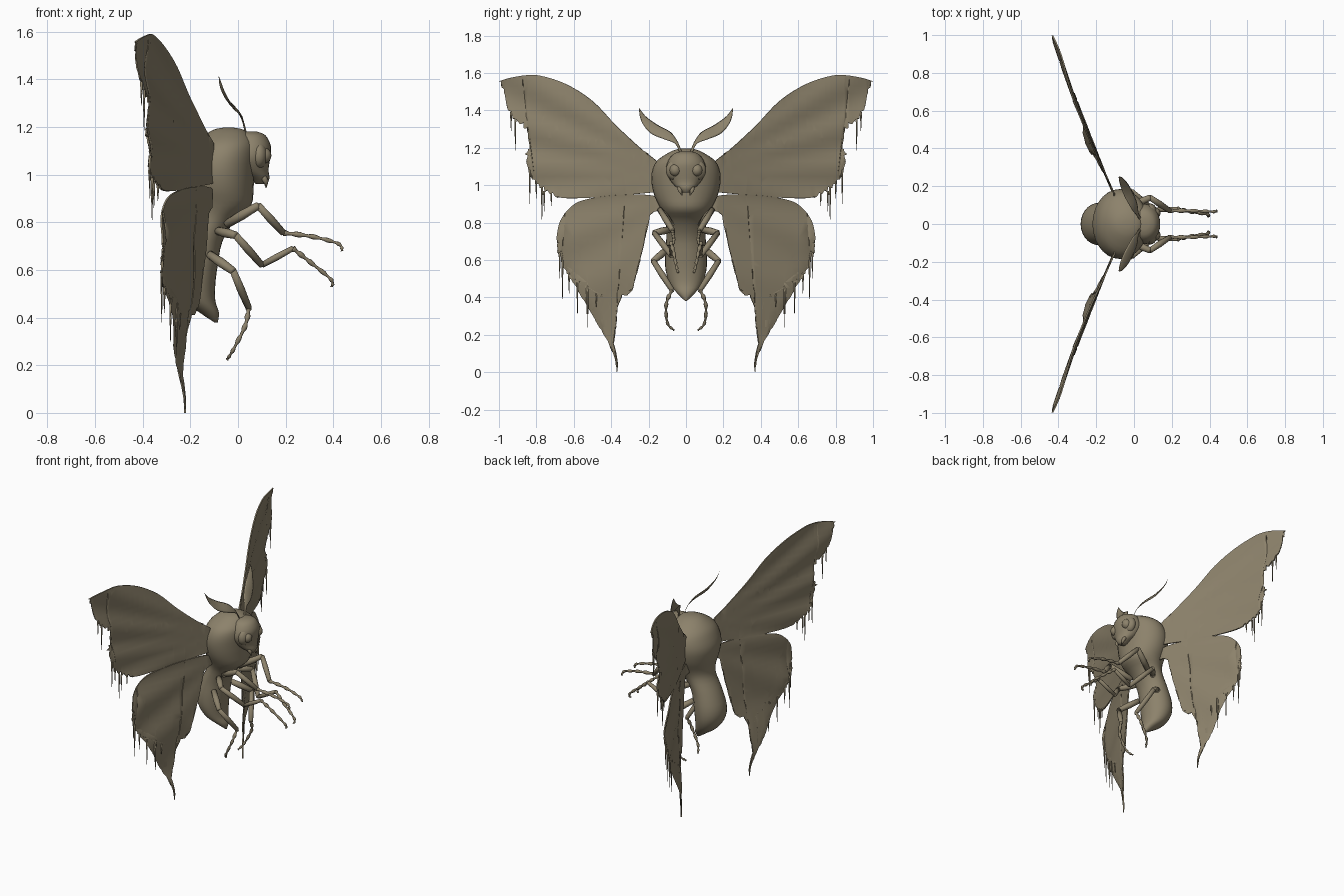
import bpy, bmesh, math, random
from mathutils import Vector

if "Cube" in bpy.data.objects:
    bpy.data.objects.remove(bpy.data.objects["Cube"])

random.seed(4)
brown = bpy.data.materials.new("dusty brown")
brown.diffuse_color = (0.265, 0.224, 0.148, 1)
brown.use_nodes = True
brown.node_tree.nodes["Principled BSDF"].inputs["Base Color"].default_value = brown.diffuse_color


def finish(name, bm, mirror=True, sheet=False):
    bmesh.ops.recalc_face_normals(bm, faces=bm.faces)
    me = bpy.data.meshes.new(name)
    bm.to_mesh(me)
    bm.free()
    me.materials.append(brown)
    for p in me.polygons:
        p.use_smooth = True
    ob = bpy.data.objects.new(name, me)
    bpy.context.collection.objects.link(ob)
    if sheet:
        so = ob.modifiers.new("thickness", 'SOLIDIFY')
        so.thickness, so.offset = 0.008, 0
        ob.modifiers.new("crisp rim", 'EDGE_SPLIT').split_angle = math.radians(40)
    if mirror:
        mi = ob.modifiers.new("other side", 'MIRROR')
        mi.use_axis = (False, True, False)
        mi.use_mirror_merge = False
    return ob


def spline(pts, n=4):
    """Catmull-Rom curve through points of any dimension."""
    out = []
    for i in range(len(pts) - 1):
        p0, p1, p2, p3 = (Vector(pts[max(0, min(len(pts) - 1, i + k))]) for k in (-1, 0, 1, 2))
        for j in range(n):
            t = j / n
            out.append(0.5 * (2 * p1 + (p2 - p0) * t + (2 * p0 - 5 * p1 + 4 * p2 - p3) * t * t
                              + (3 * p1 - p0 - 3 * p2 + p3) * t ** 3))
    return out + [Vector(pts[-1])]


def loft(bm, rings, n):
    """Skin a list of ellipses given as (centre, half axis, half axis)."""
    loops = [[bm.verts.new(c + u * math.cos(2 * math.pi * k / n) + v * math.sin(2 * math.pi * k / n))
              for k in range(n)] for c, u, v in rings]
    for a, b in zip(loops, loops[1:]):
        for k in range(n):
            bm.faces.new((a[k], a[(k + 1) % n], b[(k + 1) % n], b[k]))
    bm.faces.new(loops[0][::-1])
    bm.faces.new(loops[-1])


def tube(bm, pts, radii, n=10, side=Vector((0, 1, 0)), flat=1.0):
    rings = []
    for i, p in enumerate(pts):
        t = (pts[min(i + 1, len(pts) - 1)] - pts[max(i - 1, 0)]).normalized()
        u = (side - t * side.dot(t)).normalized()
        rings.append((p, u * radii[i], t.cross(u) * radii[i] * flat))
    loft(bm, rings, n)


def stack(name, rows, n=28):
    """Horizontal ellipses: z, back x, front x, half width."""
    bm = bmesh.new()
    rings = []
    for z, xb, xf, ry in spline(rows, 3):
        rings.append((Vector(((xb + xf) / 2, 0, z)), Vector((max(0.002, (xf - xb) / 2), 0, 0)),
                      Vector((0, max(0.002, ry), 0))))
    loft(bm, rings, n)
    return finish(name, bm, mirror=False)


# thorax and abdomen
stack("body", [(1.197, -.06, -.02, .02), (1.185, -.11, .03, .07), (1.14, -.17, .07, .145),
               (1.09, -.2, .075, .178), (1.02, -.22, .07, .185), (.94, -.21, .065, .168),
               (.87, -.195, .055, .135), (.81, -.2, -.01, .11), (.72, -.245, -.065, .105),
               (.62, -.28, -.085, .112), (.54, -.275, -.095, .108), (.47, -.23, -.095, .085),
               (.42, -.16, -.08, .045), (.38, -.1, -.085, .004)])

# head tapering to a snout
stack("head", [(1.18, .02, .08, .03), (1.165, -.01, .115, .07), (1.12, -.03, .138, .1),
               (1.07, -.03, .135, .106), (1.02, 0, .128, .08), (.985, .05, .132, .048),
               (.96, .075, .12, .02)], 24)


def ball(name, loc, scale):
    bm = bmesh.new()
    bmesh.ops.create_uvsphere(bm, u_segments=20, v_segments=12, radius=1)
    for v in bm.verts:
        v.co = Vector(loc) + Vector(a * b for a, b in zip(v.co, scale))
    finish(name, bm)


ball("eye_sockets", (.088, .058, 1.08), (.035, .05, .055))
ball("eyes", (.106, .057, 1.08), (.034, .032, .034))

# mandibles
bm = bmesh.new()
tube(bm, [Vector(p) for p in ((.1, .035, 1.0), (.118, .032, .97), (.118, .02, .945))], [.015, .011, .002], 8)
finish("mandibles", bm)

# legs: joints of thigh and shin, then a beaded foot
legs = {"front_legs": [(-.05, .08, .79), (.085, .14, .87), (.19, .07, .755), (.31, .07, .74), (.42, .065, .71), (.437, .07, .68)],
        "middle_legs": [(-.09, .08, .765), (-.01, .17, .745), (.1, .075, .62), (.23, .08, .69), (.3, .065, .635), (.39, .05, .56), (.393, .04, .53)],
        "hind_legs": [(-.12, .09, .665), (-.02, .175, .595), (.045, .075, .44), (.03, .105, .365), (-.02, .1, .265), (-.045, .065, .225)]}
for name, joints in legs.items():
    P = [Vector(p) for p in joints]
    split = 3 if name == "middle_legs" else 2
    bm = bmesh.new()
    for i in range(split):
        r = .02 - .003 * i
        m = P[i].lerp(P[i + 1], .5)
        tube(bm, [P[i], m, P[i + 1], P[i + 1] + (P[i + 1] - m) * .05], [r * .85, r, r * .8, r * .4],
             10, Vector((.1, 1, .3)))
    foot = spline(P[split:], 8)
    tube(bm, foot, [(.013 if k % 4 < 2 else .008) * (1 - .5 * k / len(foot)) for k in range(len(foot))],
         8, Vector((.1, 1, .2)))
    finish(name, bm)

# leaf-shaped antennae
bm = bmesh.new()
path = spline([(.035, .025, 1.165), (.02, .05, 1.225), (0, .1, 1.265), (-.035, .17, 1.3), (-.065, .225, 1.355), (-.08, .25, 1.41)], 4)
width = [w[0] for w in spline([(.009, 0), (.01, 0), (.03, 0), (.034, 0), (.02, 0), (.002, 0)], 4)]
tube(bm, path, width, 8, Vector((.55, .45, -.7)), .14)
finish("antennae", bm)


# wings, drawn as (y, z) outlines and swept back in x
def fore_x(y, z):
    a, r = math.atan2(z - 1.05, y), max(0, y - .16)
    return -.105 - .386 * r - .018 * math.sin(math.pi * min(1, r / .84)) + .012 * r * math.sin(a * 26)


def hind_x(y, z):
    a, r = math.atan2(z - .95, y), max(0, y - .16)
    return -.11 - .41 * r - .03 * max(0, min(1, (.5 - z) / .3)) + .02 * r * math.sin(a * 14)


def jagged(pts, depth=.02):
    """Break an edge into uneven torn teeth."""
    out = []
    for a, b in zip(pts, pts[1:]):
        a, b = Vector(a), Vector(b)
        d = b - a
        n = max(1, round(d.length / .035))
        inward = Vector((d.y, -d.x)).normalized()
        for k in range(n):
            p = a + d * (k / n)
            out.append(p)
            out.append(p + d * (random.uniform(.15, .45) / n) + inward * random.uniform(.4, 1) * depth)
    return out + [Vector(pts[-1])]


def wing(name, outline, fx):
    bm = bmesh.new()
    bm.faces.new([bm.verts.new((0, p[0], p[1])) for p in outline])
    bmesh.ops.triangulate(bm, faces=bm.faces[:], ngon_method='EAR_CLIP')
    for axis in (1, 2):
        for k in range(1, 40):
            co, no = Vector(), Vector()
            co[axis], no[axis] = k * .0403, 1
            bmesh.ops.bisect_plane(bm, geom=bm.verts[:] + bm.edges[:] + bm.faces[:], plane_co=co, plane_no=no)
    for v in bm.verts:
        v.co.x = fx(v.co.y, v.co.z)
    finish(name, bm, sheet=True)


lead = spline([(.1, 1.07), (.17, 1.14), (.235, 1.19), (.37, 1.315), (.5, 1.45), (.64, 1.54),
               (.77, 1.583), (.85, 1.588), (.94, 1.574), (.998, 1.556)])
margin = [(.998, 1.556), (.968, 1.486), (.95, 1.4), (.925, 1.355), (.887, 1.326), (.845, 1.28), (.825, 1.22),
          (.862, 1.166), (.836, 1.06), (.807, 1.005), (.754, .965), (.7, .94)]
trail = spline([(.7, .94), (.63, .93), (.46, .936), (.19, .96), (.1, .97)])
# inward side of a clockwise outline is on the right of the path
wing("forewings", lead[:-1] + jagged(margin)[:-1] + trail, fore_x)

upper = spline([(.1, .9), (.18, .945), (.37, .947), (.53, .925), (.61, .888), (.672, .807), (.692, .71)])
margin = [(.692, .71), (.688, .65), (.655, .56), (.62, .5), (.556, .45), (.5, .43), (.465, .395), (.425, .4)]
tail = spline([(.425, .4), (.403, .34), (.4, .27), (.422, .19), (.392, .11), (.373, .05), (.37, 0),
               (.366, .05), (.378, .12), (.395, .19), (.372, .27), (.372, .33), (.345, .4)])
margin2 = [(.345, .4), (.315, .41), (.285, .445)]
inner = spline([(.285, .445), (.26, .55), (.225, .685), (.193, .84), (.1, .87)])
wing("hindwings", upper[:-1] + jagged(margin, .026)[:-1] + tail[:-1] + jagged(margin2)[:-1] + inner, hind_x)

# ragged threads hanging from the wing edges: y, top z, bottom z
threads = {"forewing_threads": (fore_x, [(.912, 1.36, 1.185), (.935, 1.39, 1.29), (.835, 1.08, .9), (.77, .99, .81),
                                         (.758, .97, .86), (.8, 1.02, .93), (.72, .96, .89)]),
           "hindwing_threads": (hind_x, [(.66, .6, .38), (.625, .53, .42), (.58, .48, .3), (.525, .46, .24),
                                         (.53, .45, .31), (.48, .42, .35), (.675, .64, .5)])}
for name, (fx, rows) in threads.items():
    bm = bmesh.new()
    for y, top, bottom in rows:
        x = fx(y, top)
        tube(bm, [Vector((x, y, top)), Vector((x, y, (top + bottom) / 2)), Vector((x, y, bottom))],
             [.006, .004, .001], 5)
    finish(name, bm)
